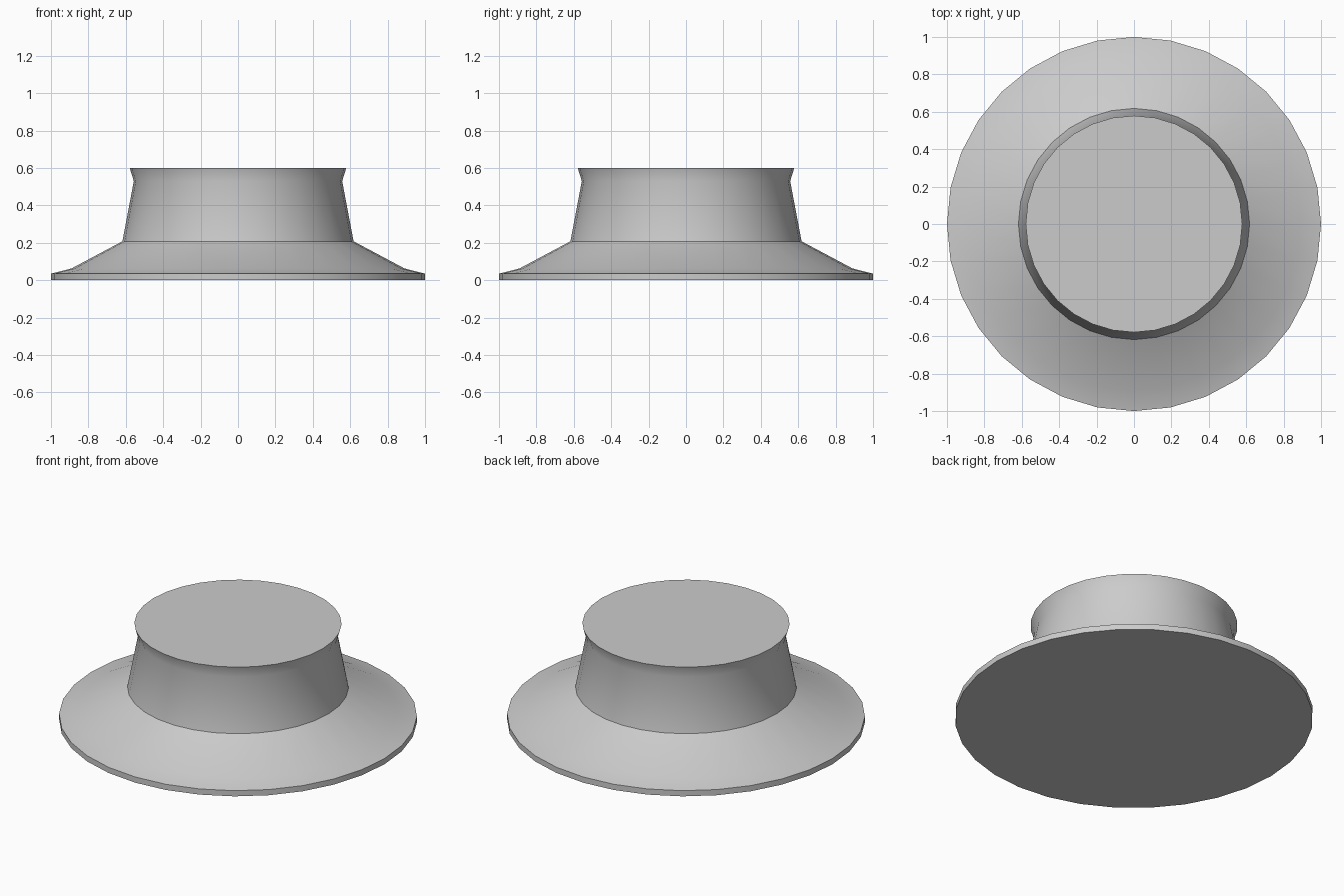
import bpy
import bmesh
import math

cube = bpy.data.objects.get("Cube")
if cube:
    bpy.data.objects.remove(cube, do_unlink=True)

SIDES = 32
# Radius and height from the base rim up to the flared lip
PROFILE = [(1.0, 0.0), (1.0, 0.035), (0.89, 0.063),
           (0.618, 0.208), (0.557, 0.53), (0.579, 0.6)]

# Plain grey finish
grey = bpy.data.materials.new("light_grey")
grey.use_nodes = True
color = (0.6, 0.6, 0.6, 1.0)
grey.diffuse_color = color
grey.node_tree.nodes["Principled BSDF"].inputs["Base Color"].default_value = color

# Turned body: stacked rings bridged with quads, capped at both ends
bm = bmesh.new()
rings = []
for radius, z in PROFILE:
    angles = [2 * math.pi * i / SIDES for i in range(SIDES)]
    rings.append([bm.verts.new((radius * math.cos(a), radius * math.sin(a), z))
                  for a in angles])
for low, high in zip(rings, rings[1:]):
    for i in range(SIDES):
        j = (i + 1) % SIDES
        bm.faces.new((low[i], low[j], high[j], high[i]))
bm.faces.new(rings[0][::-1])
bm.faces.new(rings[-1])

mesh = bpy.data.meshes.new("flanged_knob")
bm.to_mesh(mesh)
bm.free()
mesh.materials.append(grey)
knob = bpy.data.objects.new("flanged_knob", mesh)
bpy.context.collection.objects.link(knob)

# Smooth sides with crisp rims
bpy.ops.object.select_all(action="DESELECT")
knob.select_set(True)
bpy.context.view_layer.objects.active = knob
bpy.ops.object.shade_smooth_by_angle(angle=math.radians(30))
